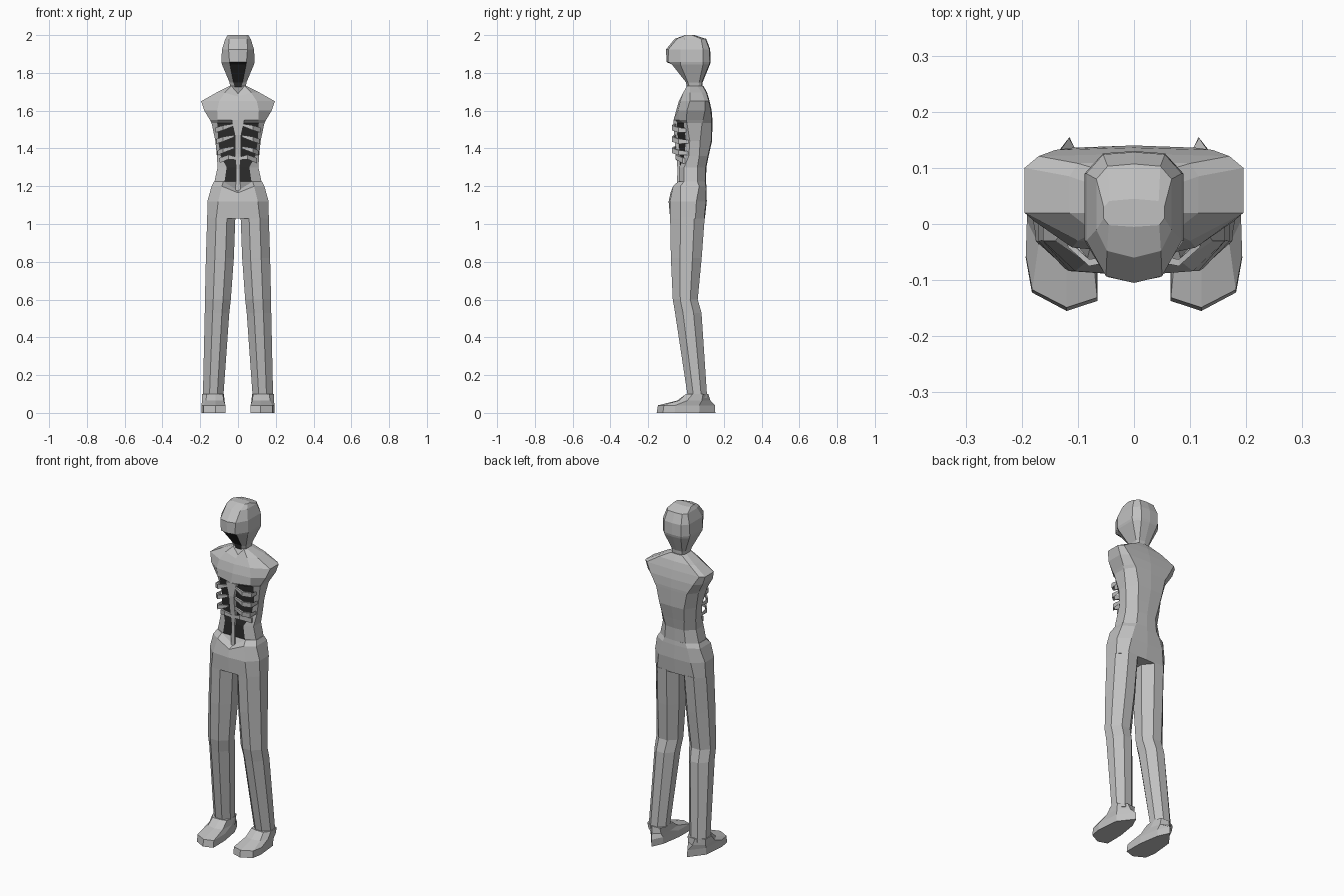
import bpy, bmesh

def material(name, v):
    m = bpy.data.materials.new(name)
    m.diffuse_color = (v, v, v, 1)
    return m

GREY = material("body grey", 0.53)
DARK = material("cavity dark", 0.025)

def loft(name, rings, dark=lambda i, j: False, bottom=True, top=True, mirror=False):
    """Bridge equal rings into a closed body; dark(i, j) picks dark faces."""
    bm = bmesh.new()
    vs = [[bm.verts.new(p) for p in r] for r in rings]
    n = len(rings[0])
    for i in range(len(rings) - 1):
        for j in range(n):
            k = (j + 1) % n
            f = bm.faces.new((vs[i][j], vs[i][k], vs[i + 1][k], vs[i + 1][j]))
            f.material_index = int(dark(i, j))
    if bottom:
        bm.faces.new(vs[0][::-1])
    if top:
        bm.faces.new(vs[-1])
    bmesh.ops.recalc_face_normals(bm, faces=bm.faces[:])
    me = bpy.data.meshes.new(name)
    me.materials.append(GREY)
    me.materials.append(DARK)
    bm.to_mesh(me)
    bm.free()
    ob = bpy.data.objects.new(name, me)
    bpy.context.collection.objects.link(ob)
    if mirror:
        ob.modifiers.new("mirror", 'MIRROR')
    return ob

def section(z, xf, y0, yf, xs, ys1, ys2, xb, yb, dip=0.0):
    """Symmetric ten-sided section, front centre first; dip lowers the front."""
    half = [(0, y0, z - dip), (xf, yf, z), (xs, ys1, z), (xs, ys2, z),
            (xb, yb - .004, z), (0, yb, z)]
    return half + [(-x, y, h) for x, y, h in half[4:0:-1]]

FRONT = (0, 9)

# Torso: dark hollow belly and rib cage, flared to the shoulder stumps
torso = [
    section(1.20, .075, -.04, -.038, .130, -.01, .06, .07, .105, .035),
    section(1.30, .060, -.035, -.036, .108, -.01, .06, .06, .108),
    section(1.36, .092, -.037, -.010, .112, .015, .07, .07, .120),
    section(1.44, .105, -.047, .000, .120, .02, .075, .08, .138),
    section(1.535, .110, -.05, -.012, .140, .005, .085, .10, .140),
    section(1.55, .108, -.066, -.036, .148, .002, .09, .11, .140),
    section(1.60, .110, -.052, -.042, .178, .005, .10, .14, .136),
    section(1.65, .100, -.038, -.030, .195, .02, .10, .17, .125),
    section(1.695, .070, -.020, -.015, .115, .02, .085, .10, .112, .02),
    section(1.73, .035, .0, .005, .045, .02, .06, .035, .093, .04),
]
loft("torso", torso, lambda i, j: i < 4 and j in FRONT)

# Pelvis with a V-shaped waistband
pelvis = [
    section(1.03, .115, -.084, -.084, .163, -.03, .05, .12, .100),
    section(1.12, .105, -.092, -.084, .162, -.03, .055, .105, .110),
    section(1.20, .085, -.082, -.068, .140, -.03, .07, .08, .108, .035),
    section(1.225, .078, -.042, -.042, .127, -.01, .06, .068, .106, .048),
]
loft("pelvis", pelvis)

# Hooded head and neck with a dark face set back under the brow
head = [
    section(1.69, .010, .01, .010, .035, .03, .06, .025, .085),
    section(1.75, .024, .0, .0, .045, .01, .07, .033, .088),
    section(1.845, .043, -.072, -.075, .085, -.03, .09, .053, .127),
    section(1.858, .045, -.104, -.095, .088, -.03, .09, .055, .130),
    section(1.925, .050, -.105, -.093, .085, -.03, .09, .055, .128),
    section(1.98, .048, -.06, -.048, .067, -.01, .08, .047, .107),
    section(2.00, .045, -.005, -.002, .054, .01, .03, .044, .045),
]
loft("head", head, lambda i, j: i < 3 and j in FRONT)

# Breastbone strip down the front
def strip(x, y, z):
    return [(-x, y, z), (x, y, z), (x, y + .02, z), (-x, y + .02, z)]
loft("breastbone", [strip(.013, -.05, 1.165), strip(.010, -.045, 1.29),
                    strip(.016, -.052, 1.37), strip(.017, -.064, 1.47),
                    strip(.034, -.066, 1.55)])

# Ribs: bent bars falling outward from the breastbone
def bar(x, y, z, h, t=.006):
    return [(x, y - t, z - h), (x, y + t, z - h), (x, y + t, z + h), (x, y - t, z + h)]
for k, (z, reach) in enumerate([(1.525, .118), (1.465, .115), (1.405, .108)]):
    loft(f"rib_{k + 1}", [bar(.022, -.058, z, .006), bar(.08, -.069, z - .016, .013),
                          bar(reach, -.035, z - .028, .013),
                          bar(reach + .002, .008, z - .03, .009)], mirror=True)
loft("lower_rib", [bar(.0, -.045, 1.345, .007), bar(.05, -.05, 1.355, .012),
                   bar(.10, -.012, 1.335, .014)], mirror=True)

# Legs: eight-sided, narrowing from hip to ankle
def leg_ring(z, a, b, f, k):
    w, d = b - a, k - f
    uv = [(.3, 0), (.68, 0), (1, .3), (1, .7), (.7, 1), (.3, 1), (0, .7), (0, .3)]
    return [(a + u * w, f + v * d, z) for u, v in uv]
loft("leg", [leg_ring(*r) for r in [
    (.08, .078, .186, .010, .112), (.53, .046, .176, -.058, .082),
    (.60, .038, .175, -.070, .062), (.82, .022, .170, -.080, .083),
    (1.035, .014, .163, -.084, .099)]], mirror=True)

# Feet: pointed sole rising to the ankle
sole = [(.12, -.155), (.182, -.122), (.193, -.06), (.180, .07),
        (.115, .155), (.085, .09), (.066, -.03), (.065, -.137)]
ankle = [(.120, .0), (.165, .0), (.190, .035), (.189, .09),
         (.14, .118), (.09, .114), (.074, .08), (.080, .01)]
def foot_ring(t, z):
    return [(a + (c - a) * t, b + (d - b) * t, z) for (a, b), (c, d) in zip(sole, ankle)]
loft("foot", [foot_ring(0, 0), foot_ring(.04, .04), foot_ring(.7, .065),
              foot_ring(1, .1)], mirror=True)
